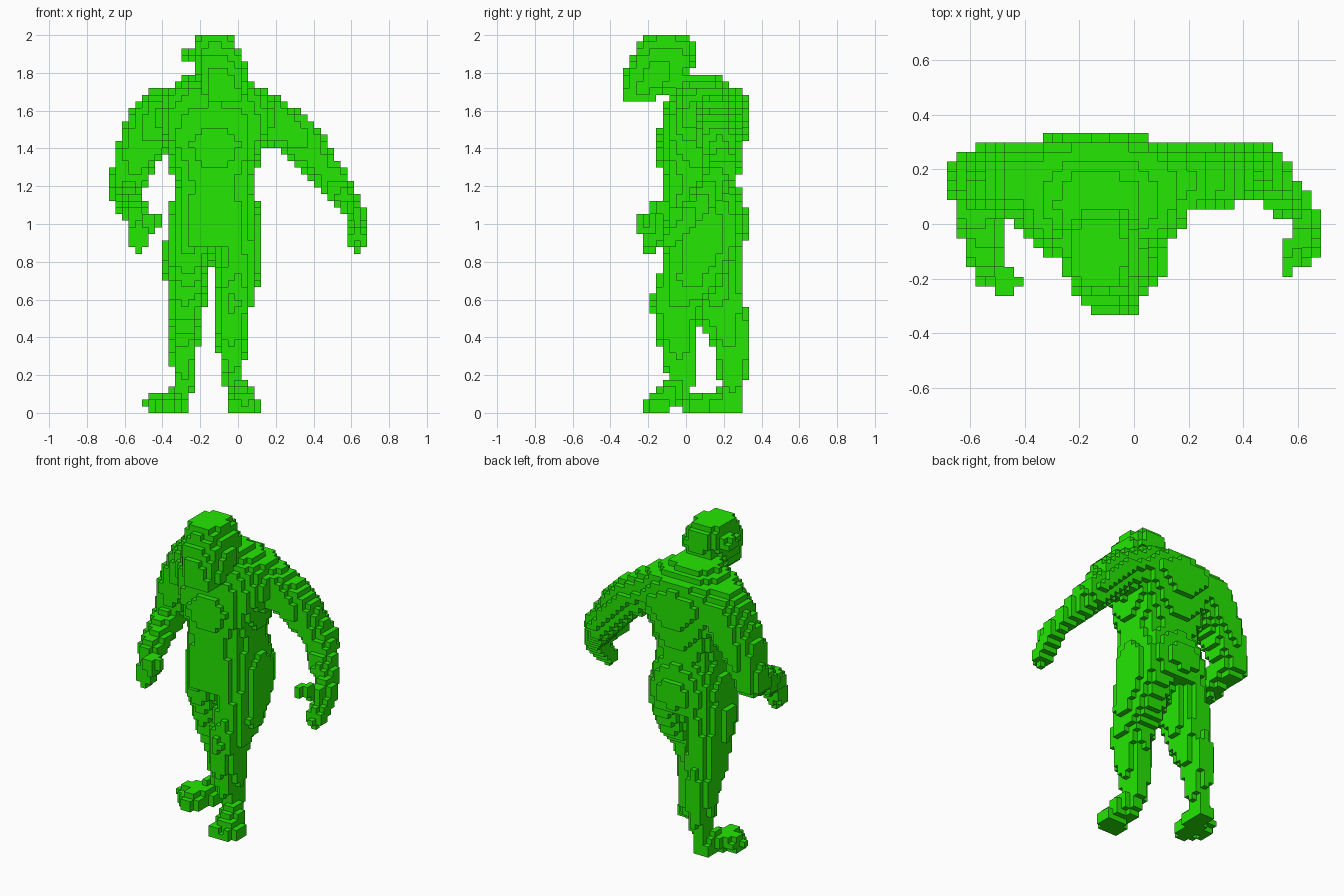
import bpy, bmesh
from mathutils import Vector

if "Cube" in bpy.data.objects:
    bpy.data.objects.remove(bpy.data.objects["Cube"])

V = 2 / 57                      # voxel size
N = (39, 19, 57)                # voxel grid
ORG = Vector((-N[0] * V / 2, -N[1] * V / 2, 0))
owner = {}                      # voxel -> part name

green = bpy.data.materials.new("green")
green.diffuse_color = (0.018, 0.8, 0.001, 1)
green.use_nodes = True
green.node_tree.nodes["Principled BSDF"].inputs["Base Color"].default_value = green.diffuse_color


def fill(name, inside):
    """Give every free voxel inside the solid to the named part."""
    for i in range(N[0]):
        for j in range(N[1]):
            for k in range(N[2]):
                c = (i, j, k)
                if c not in owner and inside(ORG + Vector((i + .5, j + .5, k + .5)) * V):
                    owner[c] = name


def stack(name, cx, lean, *rows):
    """Rounded sections around x = cx, leaning with z: (z, half width, y front, y back)."""
    def inside(p):
        for a, b in zip(rows, rows[1:]):
            if a[0] <= p.z <= b[0]:
                t = (p.z - a[0]) / (b[0] - a[0])
                r, y0, y1 = (m + (n - m) * t for m, n in zip(a[1:], b[1:]))
                u = abs(p.x - cx - lean * (p.z - rows[0][0])) / r
                v = abs(2 * p.y - y0 - y1) / (y1 - y0)
                return u ** 2.3 + v ** 2.3 <= 1
        return False
    fill(name, inside)


def limb(name, *pts, depth=1):
    """Tapered tube through (x, y, z, radius), or one ball; depth stretches it in y."""
    def inside(p):
        for a, b in zip(pts, pts[1:] or pts):
            A, B = Vector(a[:3]), Vector(b[:3])
            q, d = p - A, B - A
            q.y, d.y = q.y / depth, d.y / depth
            t = max(0, min(1, q.dot(d) / (d.length_squared or 1)))
            if (q - d * t).length <= a[3] + (b[3] - a[3]) * t:
                return True
        return False
    fill(name, inside)


# head leaning forward with a heavy jaw, and one ear
stack("head", -.065, -.19, (1.65, .095, -.345, -.18), (1.75, .13, -.345, 0),
      (1.87, .145, -.3, .06), (1.95, .12, -.25, .05), (2, .085, -.23, .02))
limb("head", (-.26, -.07, 1.89, .045))

# torso from crotch to neck
stack("torso", -.125, 0, (.86, .245, -.13, .3), (1.02, .25, -.135, .34),
      (1.22, .21, -.125, .265), (1.42, .265, -.165, .315), (1.58, .35, -.12, .34),
      (1.69, .29, -.09, .31), (1.8, .11, -.04, .15))

# outstretched arm with thumb
limb("left_arm", (.12, .15, 1.58, .13), (.3, .17, 1.48, .118), (.46, .195, 1.285, .092),
     (.625, .03, 1.05, .058), (.63, -.1, .9, .048))
limb("left_arm", (.63, 0, 1.03, .045), (.57, -.15, 1.09, .035))

# bent arm with thumb
limb("right_arm", (-.41, .16, 1.57, .15), (-.53, .17, 1.38, .125), (-.595, .18, 1.18, .09),
     (-.54, -.14, 1.04, .065), (-.52, -.19, .9, .05))
limb("right_arm", (-.47, -.21, 1.01, .06))

# leading leg with the heel lifted and the toes spread
limb("left_leg", (-.005, .09, .9, .14), (-.01, .03, .72, .125), (-.025, -.05, .58, .1),
     (-.035, -.045, .4, .082), (-.025, -.02, .18, .053), (.075, -.15, .035, .05), depth=1.35)
limb("left_leg", (-.01, -.04, .1, .06), (-.005, -.19, .03, .05))

# trailing leg with the foot turned out
limb("right_leg", (-.26, .1, .88, .135), (-.28, .19, .52, .097), (-.285, .245, .35, .075),
     (-.29, .245, .1, .045), (-.45, .11, .05, .045), depth=1.35)
limb("right_leg", (-.31, .24, .045, .065), (-.37, .04, .035, .06))

# each part is built from the voxel faces on the outside of the whole figure
for name in dict.fromkeys(owner.values()):
    bm, verts = bmesh.new(), {}
    for c in (c for c, o in owner.items() if o == name):
        for ax, side in ((a, s) for a in range(3) for s in (0, 1)):
            n = list(c)
            n[ax] += 2 * side - 1
            if tuple(n) in owner:
                continue
            quad = []
            for u, v in ((0, 0), (1, 0), (1, 1), (0, 1)):
                q = list(c)
                q[ax] += side
                q[(ax + 1) % 3] += u
                q[(ax + 2) % 3] += v
                q = tuple(q)
                if q not in verts:
                    verts[q] = bm.verts.new(ORG + Vector(q) * V)
                quad.append(verts[q])
            bm.faces.new(quad if side else quad[::-1])
    me = bpy.data.meshes.new(name)
    bm.to_mesh(me)
    bm.free()
    me.materials.append(green)
    bpy.context.collection.objects.link(bpy.data.objects.new(name, me))
